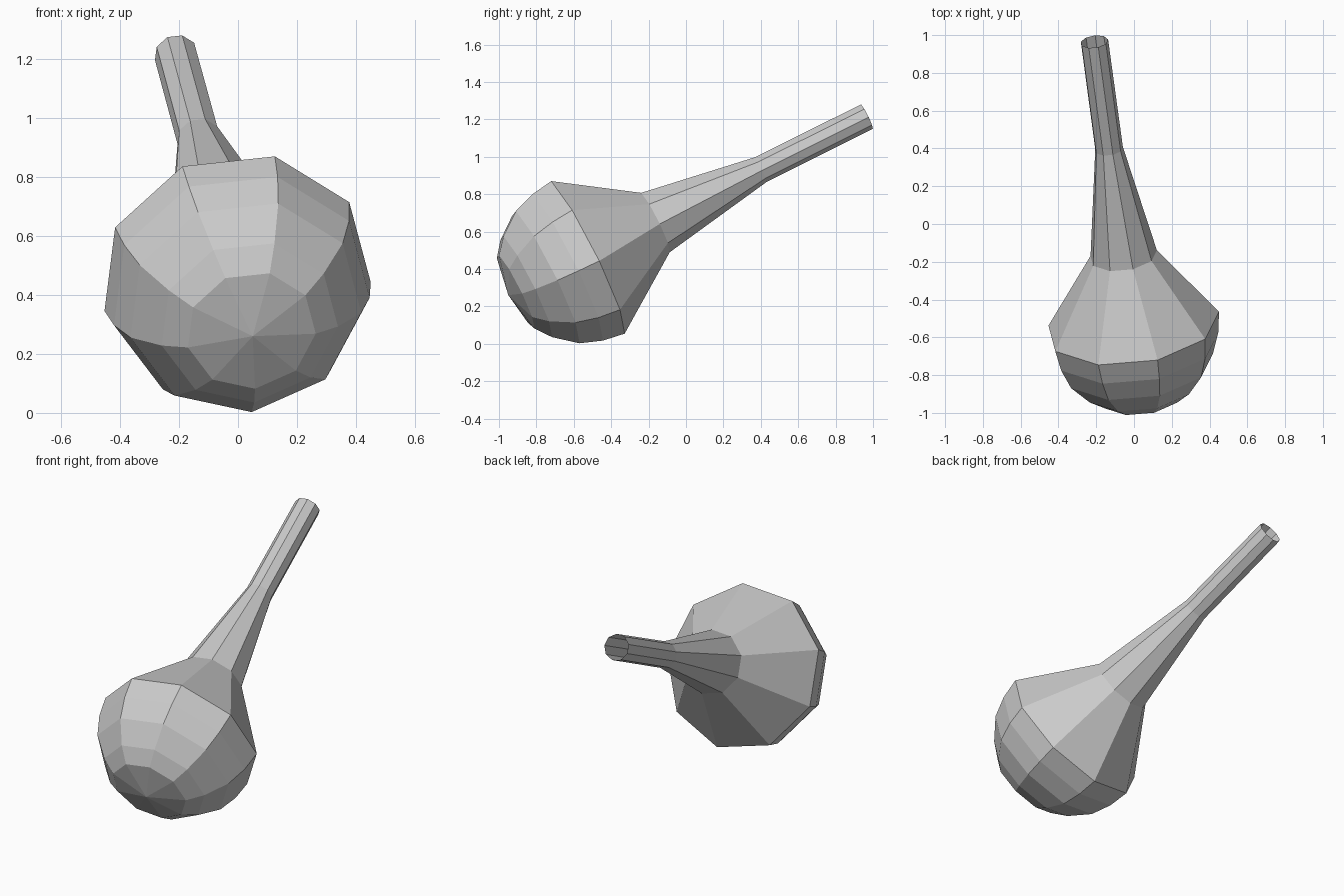
import bpy, bmesh
from math import pi, cos, sin
from mathutils import Vector

if "Cube" in bpy.data.objects:
    bpy.data.objects.remove(bpy.data.objects["Cube"])

SIDES = 9
pole = Vector((0.05, -0.95, 0.26))                 # front tip of the bulb
axis = (Vector((-0.21, 0.965, 1.215)) - pole).normalized()

# radial frame around the tilted axis
ref = Vector((0.131, -0.183, 0.404))
ref = (ref - axis * ref.dot(axis)).normalized()
side = axis.cross(ref)

# profile: (distance along axis, radius), bulb then stem
profile = [(0.044, 0.222), (0.108, 0.306), (0.225, 0.401), (0.344, 0.444),
           (0.465, 0.4625), (0.88, 0.18), (1.515, 0.075), (2.156, 0.074)]

bm = bmesh.new()


def ring(t, r):
    angles = [2 * pi * i / SIDES for i in range(SIDES)]
    return [bm.verts.new(pole + axis * t + (ref * cos(a) + side * sin(a)) * r)
            for a in angles]


rings = [ring(t, r) for t, r in profile]

# rounded end closes in a fan, stem end stays open
tip = bm.verts.new(pole)
for i in range(SIDES):
    j = (i + 1) % SIDES
    bm.faces.new((tip, rings[0][j], rings[0][i]))
    for a, b in zip(rings, rings[1:]):
        bm.faces.new((a[i], a[j], b[j], b[i]))

mesh = bpy.data.meshes.new("bulb_with_stem")
bm.to_mesh(mesh)
bm.free()
obj = bpy.data.objects.new("bulb_with_stem", mesh)
bpy.context.collection.objects.link(obj)
